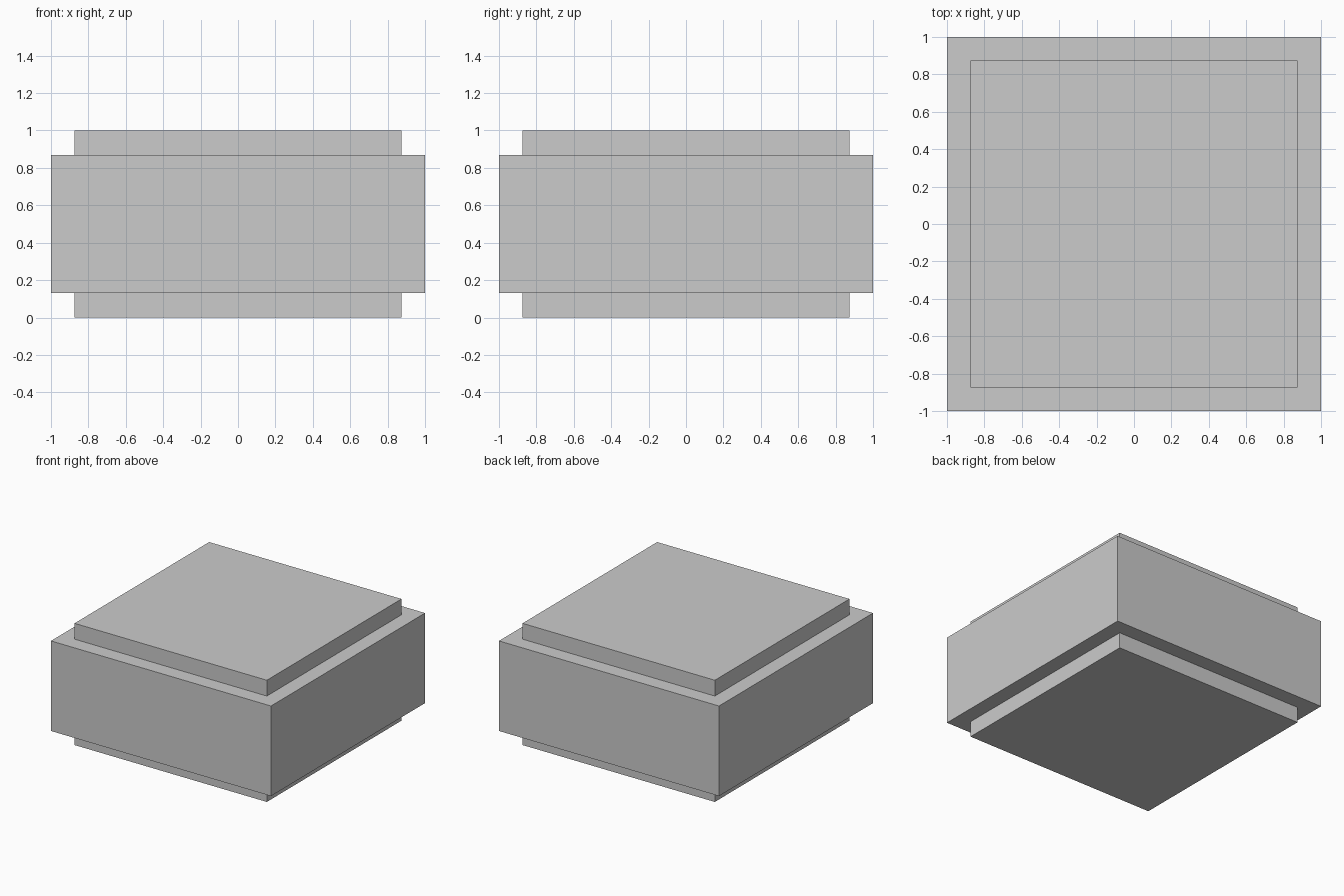
import bpy, bmesh
from mathutils import Matrix, Vector

if "Cube" in bpy.data.objects:
    bpy.data.objects.remove(bpy.data.objects["Cube"])

STEP_Z = 0.13      # height of the top and bottom plinths
INSET = 0.126      # width of the ledge around each plinth

# Wide middle block
bm = bmesh.new()
bmesh.ops.create_cube(
    bm, size=1.0,
    matrix=Matrix.Translation((0, 0, 0.5)) @ Matrix.Diagonal((2, 2, 1 - 2 * STEP_Z, 1)))

# Narrower raised plinths on the top and bottom faces
for sign in (1, -1):
    face = next(f for f in bm.faces if f.normal.z * sign > 0.9)
    bmesh.ops.inset_region(bm, faces=[face], thickness=INSET, use_even_offset=True)
    ext = bmesh.ops.extrude_discrete_faces(bm, faces=[face])["faces"]
    bmesh.ops.translate(bm, verts=ext[0].verts[:], vec=Vector((0, 0, sign * STEP_Z)))

bmesh.ops.recalc_face_normals(bm, faces=bm.faces[:])
mesh = bpy.data.meshes.new("stepped_block")
bm.to_mesh(mesh)
bm.free()
bpy.context.collection.objects.link(bpy.data.objects.new("stepped_block", mesh))
